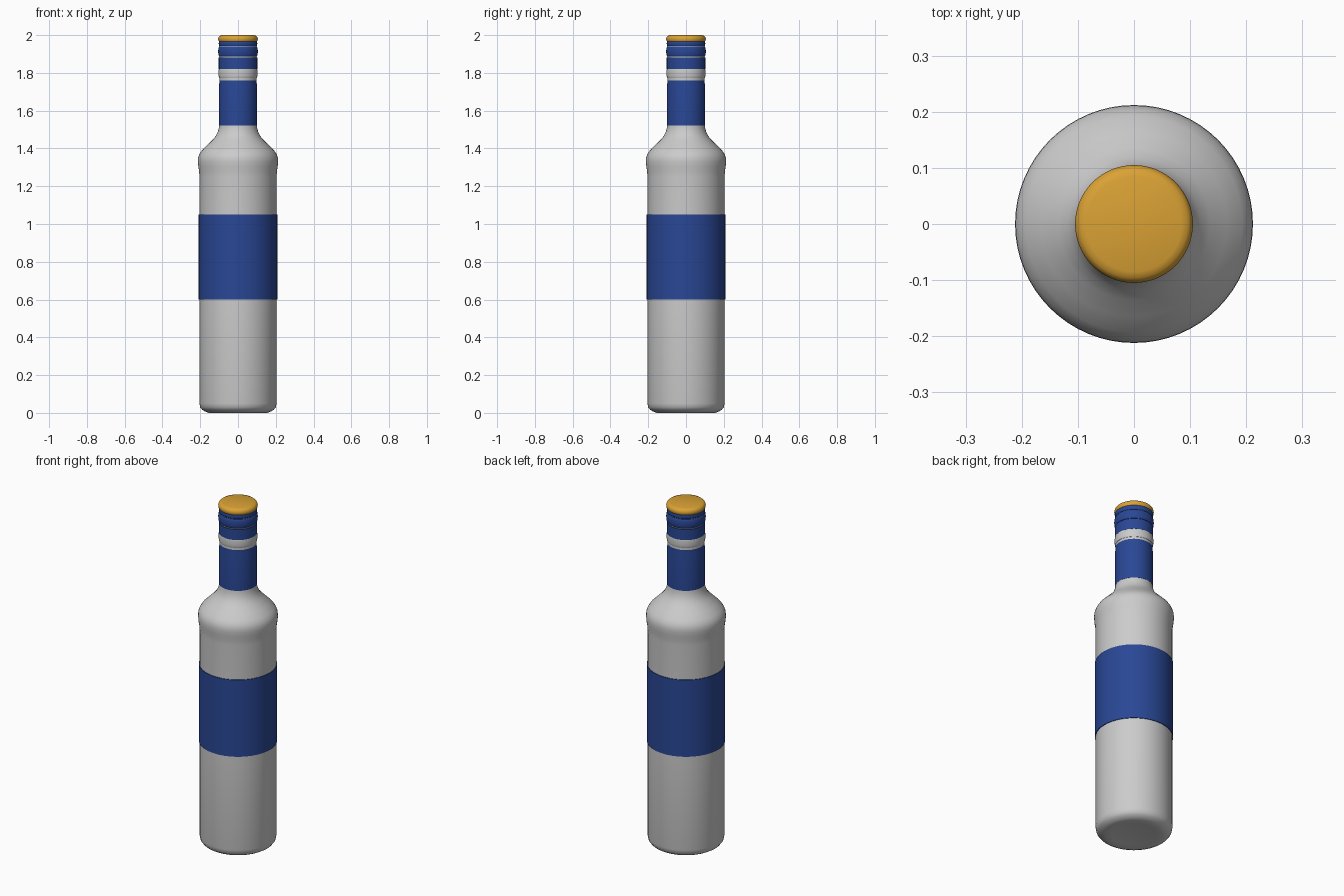
import bpy, bmesh, math

if "Cube" in bpy.data.objects:
    bpy.data.objects.remove(bpy.data.objects["Cube"])

SIDES = 64

def material(name, color):
    m = bpy.data.materials.new(name)
    m.diffuse_color = color
    m.use_nodes = True
    m.node_tree.nodes["Principled BSDF"].inputs["Base Color"].default_value = m.diffuse_color
    return m

BLUE = material("blue", (0.022, 0.063, 0.30, 1))
GOLD = material("gold", (0.70, 0.36, 0.035, 1))

def lathe(name, profile, mat=None):
    """Spin a (radius, z) profile round the z axis; radius 0 makes a pole."""
    bm = bmesh.new()
    rings = []
    for r, z in profile:
        if r == 0:
            rings.append([bm.verts.new((0, 0, z))] * SIDES)
        else:
            rings.append([bm.verts.new((r * math.cos(2 * math.pi * i / SIDES),
                                        r * math.sin(2 * math.pi * i / SIDES), z))
                          for i in range(SIDES)])
    for a, b in zip(rings, rings[1:]):
        for i in range(SIDES):
            j = (i + 1) % SIDES
            bm.faces.new(list(dict.fromkeys((a[i], a[j], b[j], b[i]))))
    bmesh.ops.recalc_face_normals(bm, faces=bm.faces)
    mesh = bpy.data.meshes.new(name)
    bm.to_mesh(mesh)
    bm.free()
    ob = bpy.data.objects.new(name, mesh)
    bpy.context.collection.objects.link(ob)
    if mat:
        mesh.materials.append(mat)
    bpy.ops.object.select_all(action='DESELECT')
    ob.select_set(True)
    bpy.context.view_layer.objects.active = ob
    bpy.ops.object.shade_smooth_by_angle(angle=math.radians(35))
    return ob

def bead(name, r, z0, z1, mat=None, depth=0.012, inner=0.08):
    """Rounded ring between two heights, closed on the inside."""
    mid, half = (z0 + z1) / 2, (z1 - z0) / 2
    arc = [(r - depth + depth * math.cos(t) ** 0.6, mid + half * math.sin(t))
           for t in [math.radians(d) for d in range(-88, 89, 16)]]
    return lathe(name, [(inner, z0)] + arc + [(inner, z1), (inner, z0)], mat)

def band(name, r, z0, z1, mat, inner):
    """Thin straight sleeve."""
    return lathe(name, [(inner, z0), (r, z0), (r, z1), (inner, z1), (inner, z0)], mat)

# Glass body: rounded foot, straight wall, bulged shoulder, neck
lathe("bottle_body", [
    (0, 0.008), (0.12, 0.006), (0.155, 0.0), (0.175, 0.008), (0.19, 0.017), (0.2, 0.03),
    (0.204, 0.05), (0.204, 0.6), (0.204, 1.25), (0.206, 1.28), (0.21, 1.305),
    (0.212, 1.33), (0.211, 1.35), (0.205, 1.368), (0.193, 1.387), (0.165, 1.415),
    (0.135, 1.445), (0.118, 1.465), (0.108, 1.485), (0.102, 1.505), (0.099, 1.53),
    (0.097, 1.6), (0.097, 1.96), (0, 1.96)])

# Main label
band("body_label", 0.208, 0.6, 1.05, BLUE, 0.2)

# Neck wrap, slightly narrower above its top lip
lathe("neck_wrap", [(0.09, 1.522), (0.101, 1.522), (0.101, 1.73), (0.099, 1.745),
                    (0.099, 1.76), (0.09, 1.76), (0.09, 1.522)], BLUE)

# Grey collar rings
band("collar_seam", 0.099, 1.76, 1.775, None, 0.09)
bead("collar_ring", 0.103, 1.772, 1.826, None, 0.006)

# Screw closure: sleeve, two beads and the gold top
band("closure_sleeve", 0.102, 1.82, 1.882, BLUE, 0.09)
bead("closure_bead_lower", 0.105, 1.885, 1.941, BLUE)
bead("closure_bead_upper", 0.102, 1.941, 1.97, BLUE, 0.008)
lathe("cap_top", [(0, 1.96), (0.09, 1.96), (0.099, 1.963), (0.104, 1.971),
                  (0.105, 1.98), (0.102, 1.99), (0.096, 1.996), (0.085, 2.0), (0, 2.0)], GOLD)
